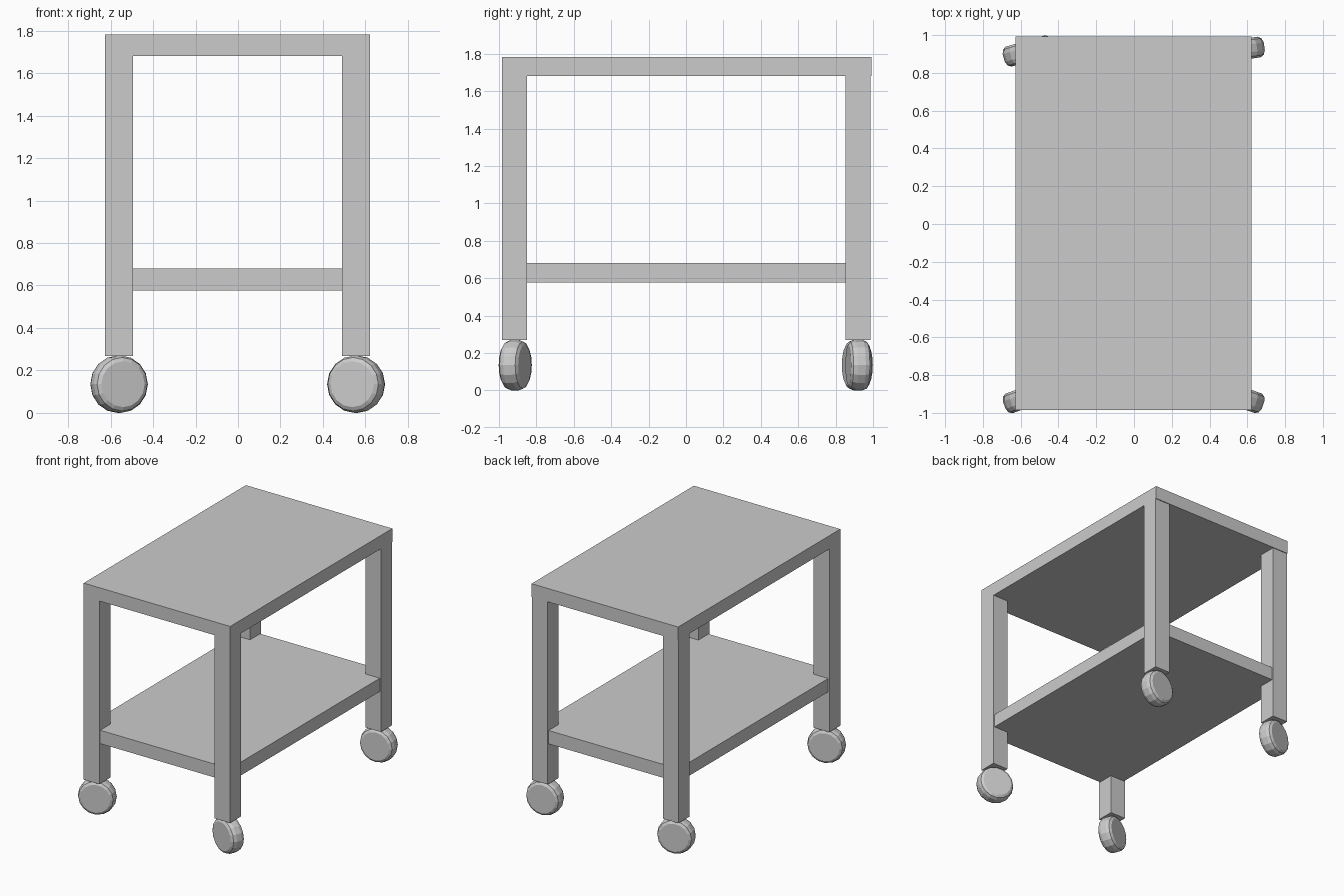
import bpy, bmesh, math
from mathutils import Matrix, Vector

if "Cube" in bpy.data.objects:
    bpy.data.objects.remove(bpy.data.objects["Cube"])


def finish(bm, name):
    bmesh.ops.recalc_face_normals(bm, faces=bm.faces)
    mesh = bpy.data.meshes.new(name)
    bm.to_mesh(mesh)
    bm.free()
    obj = bpy.data.objects.new(name, mesh)
    bpy.context.collection.objects.link(obj)
    return obj


def box(name, lo, hi):
    lo, hi = Vector(lo), Vector(hi)
    bm = bmesh.new()
    bmesh.ops.create_cube(bm, size=1)
    bmesh.ops.scale(bm, vec=hi - lo, verts=bm.verts)
    bmesh.ops.translate(bm, vec=(lo + hi) / 2, verts=bm.verts)
    return finish(bm, name)


def wheel(name, x, y, yaw, sides=16):
    # Rounded tread profile (radius, offset along axle), closed by flat caps
    profile = [(0.108, -0.055), (0.126, -0.044), (0.135, -0.021),
               (0.135, 0.021), (0.126, 0.044), (0.108, 0.055)]
    bm = bmesh.new()
    rings = []
    for r, d in profile:
        angles = [2 * math.pi * i / sides for i in range(sides)]
        rings.append([bm.verts.new((r * math.cos(a), d, r * math.sin(a))) for a in angles])
    for a, b in zip(rings, rings[1:]):
        for i in range(sides):
            j = (i + 1) % sides
            bm.faces.new((a[i], a[j], b[j], b[i]))
    bm.faces.new(rings[0])
    bm.faces.new(rings[-1])
    obj = finish(bm, name)
    obj.matrix_world = Matrix.Translation((x, y, 0.135)) @ Matrix.Rotation(math.radians(yaw), 4, 'Z')
    return obj


# Table top and lower shelf
box("table_top", (-0.627, -0.984, 1.68), (0.622, 0.992, 1.783))
box("lower_shelf", (-0.618, -0.973, 0.577), (0.613, 0.975, 0.68))

# Corner legs, each on a caster turned its own way
corners = [("front_left", -0.627, -0.984, 20, -0.913),
           ("front_right", 0.489, -0.984, -19, -0.914),
           ("back_left", -0.627, 0.852, 16, 0.916),
           ("back_right", 0.489, 0.852, 8, 0.922)]
for label, x, y, yaw, wheel_y in corners:
    box(label + "_leg", (x, y, 0.268), (x + 0.133, y + 0.134, 1.68))
    wheel(label + "_wheel", x + 0.067, wheel_y, yaw)
